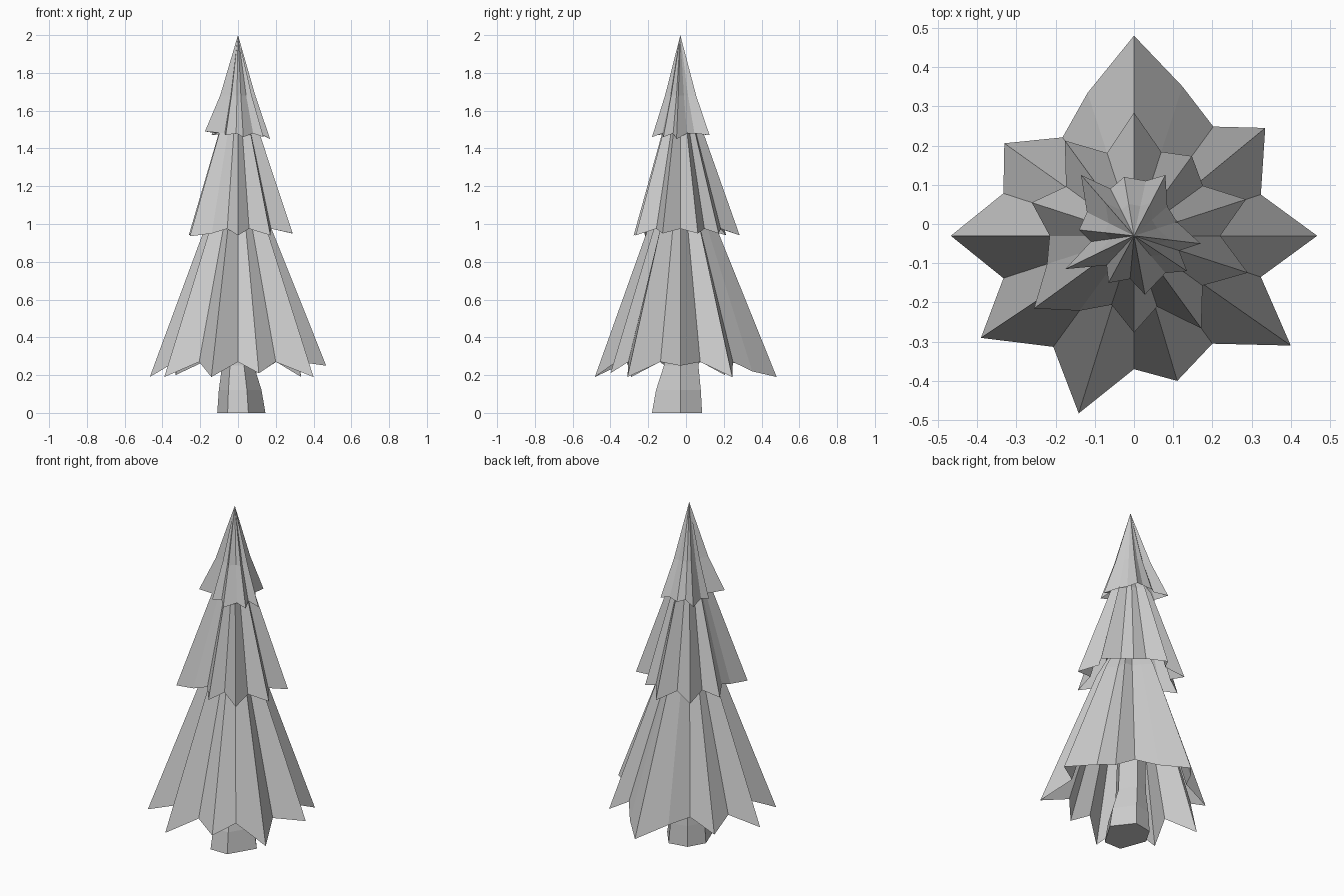
import bpy, bmesh
from math import radians, cos, sin

if "Cube" in bpy.data.objects:
    bpy.data.objects.remove(bpy.data.objects["Cube"])

CX, CY = 0.0, -0.03          # tree axis


def loft(name, rings, apex=None, closed=False):
    """Skin a stack of equal-length rings, optionally ending in a point or caps."""
    bm = bmesh.new()
    vs = [[bm.verts.new(p) for p in r] for r in rings]
    n = len(rings[0])
    for a, b in zip(vs, vs[1:]):
        for i in range(n):
            j = (i + 1) % n
            bm.faces.new((a[i], a[j], b[j], b[i]))
    if apex:
        tip = bm.verts.new(apex)
        for i in range(n):
            bm.faces.new((vs[-1][i], vs[-1][(i + 1) % n], tip))
    if closed:
        bm.faces.new(vs[0][::-1])
        bm.faces.new(vs[-1])
    me = bpy.data.meshes.new(name)
    bm.to_mesh(me)
    bm.free()
    ob = bpy.data.objects.new(name, me)
    bpy.context.collection.objects.link(ob)
    return ob


def scaled(rim, s, z):
    return [(CX + (x - CX) * s, CY + (y - CY) * s, z) for x, y, _ in rim]


def star(start, tips, valleys, z_valley, long_valley, z_long):
    """Jagged rim: (radius, z, angle shift) tips alternating with valley radii."""
    rim = []
    for k, ((r, z, da), v) in enumerate(zip(tips, valleys)):
        a = radians(start + 36 * k + da)
        b = radians(start + 36 * k + 18)
        rim.append((CX + r * cos(a), CY + r * sin(a), z))
        rim.append((CX + v * cos(b), CY + v * sin(b),
                    z_long if k == long_valley else z_valley))
    return rim


# Lower branches: open skirt, one valley pulled out into a long tip at the back
low = star(0, [(.467, .25, 0), (.433, .19, 3.4), (.40, .22, 0), (.383, .25, 0),
               (.406, .20, .5), (.467, .19, 0), (.469, .19, -2.3), (.474, .19, .7),
               (.386, .21, -1.4), (.488, .19, 1)],
           [.34, .344, .51, .31, .35, .35, .35, .34, .34, .34], .27, 2, .19)
loft("lower_branches", [low, scaled(low, .375, .98)], apex=(CX, CY, 1.32))

# Middle branches: open skirt, one long tip at the front left
mid = star(18, [(.30, .95, 0), (.251, .95, 0), (.314, .94, 0), (.30, .94, 0),
                (.274, .94, 0), (.233, .95, 0), (.236, .95, 0), (.247, .94, 0),
                (.292, .94, 0), (.305, .95, 0)],
           [.217, .225, .222, .214, .215, .315, .185, .19, .216, .22], .975, 5, .935)
loft("middle_branches", [mid, scaled(mid, .38, 1.49)], apex=(CX, CY, 1.66))

# Top branches: open skirt, slightly concave up to the point
outline = [(.17, -.05, 1.45), (.11, .005, 1.48), (.085, .045, 1.48), (.08, .125, 1.47),
           (.03, .11, 1.48), (-.025, .12, 1.47), (-.06, .09, 1.48), (-.135, .125, 1.47),
           (-.12, .03, 1.48), (-.14, -.015, 1.47), (-.11, -.045, 1.48), (-.175, -.115, 1.49),
           (-.07, -.105, 1.48), (-.065, -.15, 1.47), (-.01, -.14, 1.48), (.028, -.18, 1.46),
           (.08, -.125, 1.48), (.135, -.12, 1.46), (.115, -.068, 1.48)]
loft("top_branches", [outline, scaled(outline, .54, 1.68)], apex=(CX, CY, 2.0))

# Six-sided trunk flaring toward the ground
base = [(.145, -.03), (.055, .085), (-.055, .065), (-.11, -.03), (-.055, -.18), (.055, -.18)]
trunk = []
for z, s in ((0, 1), (.12, .86), (.25, .58), (.55, .5)):
    trunk.append([(x * s if x > 0 else x * (.45 + .55 * s),
                   CY + (y - CY) * (s if y < CY else .6 + .4 * s), z) for x, y in base])
loft("trunk", trunk, closed=True)
